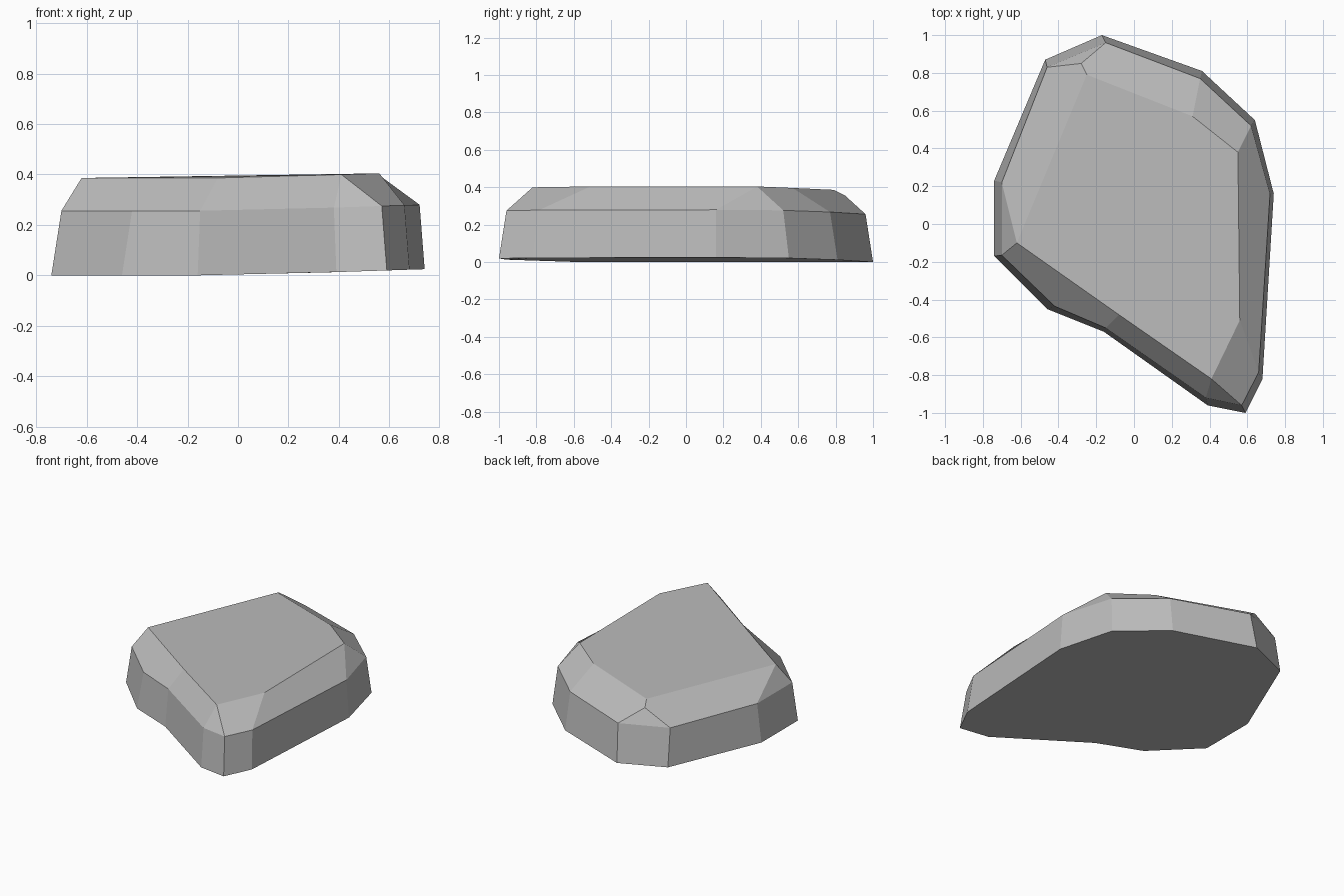
import bpy, bmesh

cube = bpy.data.objects.get("Cube")
if cube:
    bpy.data.objects.remove(cube, do_unlink=True)

# Stone colour
stone = bpy.data.materials.new("stone grey")
stone.use_nodes = True
grey = (0.5, 0.5, 0.5, 1)
stone.diffuse_color = grey
shader = stone.node_tree.nodes["Principled BSDF"]
shader.inputs["Base Color"].default_value = grey
shader.inputs["Roughness"].default_value = 0.9

# Outlines, counter-clockwise from the back
base_outline = [(-.17, 1), (-.47, .87), (-.74, .23), (-.74, -.17), (-.46, -.45), (-.16, -.57),
                (.39, -.96), (.59, -1), (.68, -.82), (.74, .16), (.64, .55), (.36, .81)]
rim_outline = [(-.15, .96), (-.46, .83), (-.70, .22), (-.70, -.165), (-.42, -.435), (-.15, -.55),
               (.38, -.92), (.57, -.96), (.66, -.785), (.72, .16), (.62, .52), (.35, .77)]
crown_outline = [(-.25, .79), (-.62, -.10), (-.08, -.48), (.41, -.82), (.56, -.51),
                 (.55, .38), (.31, .57)]

bm = bmesh.new()


def ring(outline, height):
    """Layer of vertices that lifts gently towards the left side."""
    return [bm.verts.new((x, y, height + max(0, .033 * x))) for x, y in outline]


base = ring(base_outline, 0)
rim = ring(rim_outline, .256)
crown = ring(crown_outline, .386)
chip = ring([(-.28, .85)], .356)[0]

# Underside, top and steep walls
bm.faces.new(base[::-1])
bm.faces.new(crown)
count = len(base)
for i in range(count):
    j = (i + 1) % count
    bm.faces.new((base[i], base[j], rim[j], rim[i]))

# Irregular chamfer: rim corners, then crown corners
chamfer = [((2, 3), (1,)), ((3, 4, 5), (2, 1)), ((5, 6), (3, 2)), ((6, 7), (3,)),
           ((7, 8), (4, 3)), ((8, 9), (5, 4)), ((9, 10), (5,)), ((10, 11), (6, 5))]
for low, high in chamfer:
    bm.faces.new([rim[i] for i in low] + [crown[i] for i in high])

# Chipped back corner
bm.faces.new((rim[0], rim[1], chip))
bm.faces.new((rim[1], rim[2], crown[1], crown[0], chip))
bm.faces.new((rim[11], rim[0], chip, crown[0], crown[6]))

bmesh.ops.recalc_face_normals(bm, faces=bm.faces)
mesh = bpy.data.meshes.new("rock")
bm.to_mesh(mesh)
bm.free()
mesh.materials.append(stone)
rock = bpy.data.objects.new("rock", mesh)
bpy.context.collection.objects.link(rock)
